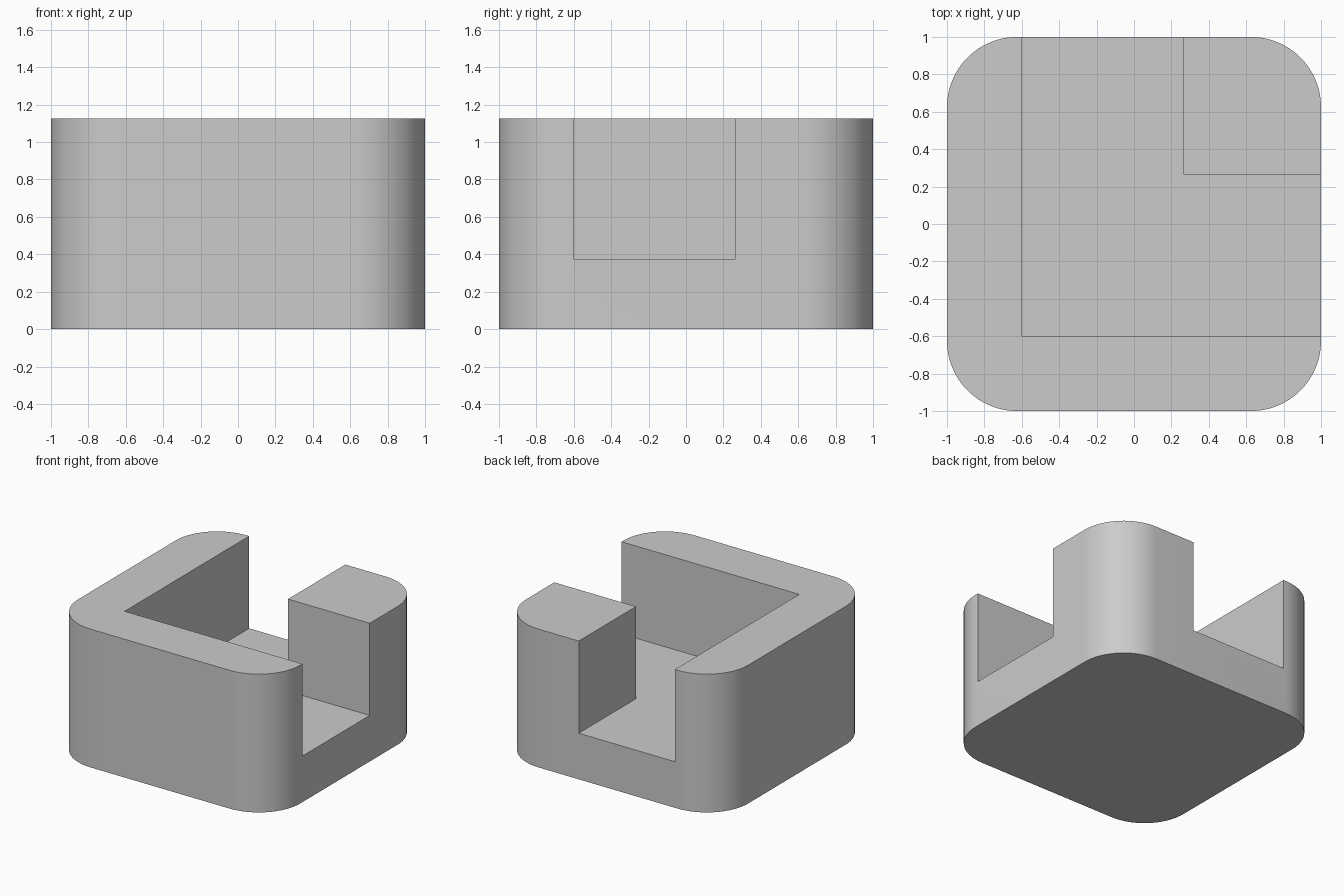
import bpy
import bmesh
from math import radians

HEIGHT = 1.125      # overall height
FLOOR = 0.375       # channel floor level
RADIUS = 0.375      # vertical corner radius
NEAR, FAR = -0.6, 0.265  # channel sides
OUT = 1.2           # cutter overshoot

default = bpy.data.objects.get("Cube")
if default:
    bpy.data.objects.remove(default, do_unlink=True)

grey = bpy.data.materials.new("plain grey")
grey.use_nodes = True
colour = (0.6, 0.6, 0.6, 1)
grey.diffuse_color = colour
grey.node_tree.nodes["Principled BSDF"].inputs["Base Color"].default_value = colour


def prism(name, outline, bottom, top, radius=0):
    """Extrude an outline upward, optionally rounding its vertical edges."""
    bm = bmesh.new()
    base = bm.faces.new([bm.verts.new((x, y, bottom)) for x, y in outline])
    walls = bmesh.ops.extrude_face_region(bm, geom=[base])["geom"]
    verts = [v for v in walls if isinstance(v, bmesh.types.BMVert)]
    bmesh.ops.translate(bm, verts=verts, vec=(0, 0, top - bottom))
    if radius:
        upright = [e for e in bm.edges
                   if abs(e.verts[0].co.z - e.verts[1].co.z) > 0.01]
        bmesh.ops.bevel(bm, geom=upright, offset=radius, segments=16,
                        profile=0.5, affect='EDGES')
    bmesh.ops.recalc_face_normals(bm, faces=bm.faces)
    mesh = bpy.data.meshes.new(name)
    bm.to_mesh(mesh)
    bm.free()
    mesh.materials.append(grey)
    obj = bpy.data.objects.new(name, mesh)
    bpy.context.collection.objects.link(obj)
    return obj


# Rounded square block
block = prism("channelled_block", [(-1, -1), (1, -1), (1, 1), (-1, 1)],
              0, HEIGHT, RADIUS)

# L-shaped channel, open at the left side and the back
cutter = prism("channel_cutter",
               [(NEAR, NEAR), (OUT, NEAR), (OUT, FAR),
                (FAR, FAR), (FAR, OUT), (NEAR, OUT)], FLOOR, HEIGHT + 0.2)
cutter.hide_render = True

cut = block.modifiers.new("channel", 'BOOLEAN')
cut.operation = 'DIFFERENCE'
cut.solver = 'EXACT'
cut.object = cutter

bpy.ops.object.select_all(action='DESELECT')
bpy.context.view_layer.objects.active = block
block.select_set(True)
bpy.ops.object.modifier_apply(modifier=cut.name)
bpy.data.objects.remove(cutter, do_unlink=True)
bpy.ops.object.shade_smooth_by_angle(angle=radians(30))
